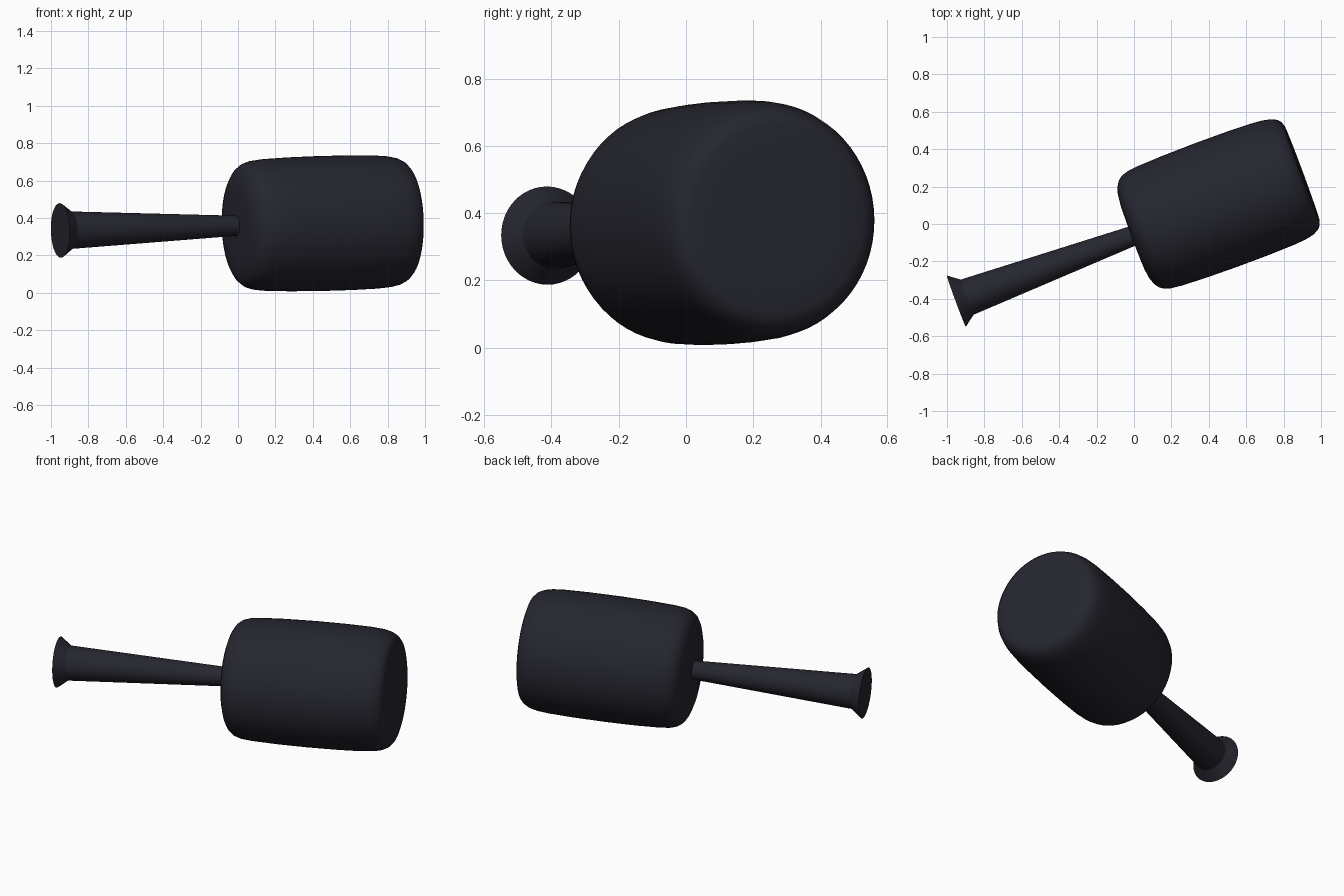
import bpy, math
from mathutils import Matrix, Vector

if "Cube" in bpy.data.objects:
    bpy.data.objects.remove(bpy.data.objects["Cube"])

mat = bpy.data.materials.new("dark slate")
mat.diffuse_color = (0.019, 0.019, 0.029, 1)
mat.use_nodes = True
mat.node_tree.nodes["Principled BSDF"].inputs["Base Color"].default_value = mat.diffuse_color

# tilted frame: local z runs along the mallet axis, origin at the handle butt
axis = Vector((0.938, 0.347, 0.025)).normalized()
side = Vector((0, 0, 1)).cross(axis).normalized()
up = axis.cross(side)
frame = Matrix((up, side, axis)).transposed().to_4x4()
frame.translation = (-0.95, -0.4125, 0.333)


def lathe(name, profile, n, wide=1.0, angle=30):
    """Revolve (radius, distance) points around the axis, poles at radius 0."""
    verts, faces, rings = [], [], []
    for r, s in profile:
        count = 1 if r == 0 else n
        rings.append([len(verts) + i for i in range(count)])
        for i in range(count):
            a = 2 * math.pi * i / n
            verts.append(frame @ Vector((r * math.cos(a), r * wide * math.sin(a), s)))
    for a, b in zip(rings, rings[1:]):
        for i in range(n):
            j = (i + 1) % n
            if len(a) == 1:
                faces.append((a[0], b[j], b[i]))
            elif len(b) == 1:
                faces.append((a[i], a[j], b[0]))
            else:
                faces.append((a[i], a[j], b[j], b[i]))
    me = bpy.data.meshes.new(name)
    me.from_pydata(verts, [], faces)
    me.materials.append(mat)
    ob = bpy.data.objects.new(name, me)
    bpy.context.collection.objects.link(ob)
    bpy.ops.object.select_all(action='DESELECT')
    ob.select_set(True)
    bpy.context.view_layer.objects.active = ob
    bpy.ops.object.shade_smooth_by_angle(angle=math.radians(angle))


# tapered handle with flared butt
lathe("handle", [(0, 0), (0.146, 0), (0.1, 0.062), (0.053, 1.02), (0, 1.02)], 48)

# rounded barrel head
lathe("mallet_head", [
    (0, 1.002), (0.2, 1.004), (0.25, 1.01), (0.29, 1.024), (0.315, 1.04),
    (0.334, 1.065), (0.345, 1.10), (0.352, 1.16), (0.358, 1.3), (0.361, 1.48),
    (0.36, 1.66), (0.356, 1.8), (0.35, 1.87), (0.34, 1.915), (0.325, 1.945),
    (0.305, 1.963), (0.28, 1.971), (0.2, 1.973), (0, 1.973)], 64, 0.967, 50)
